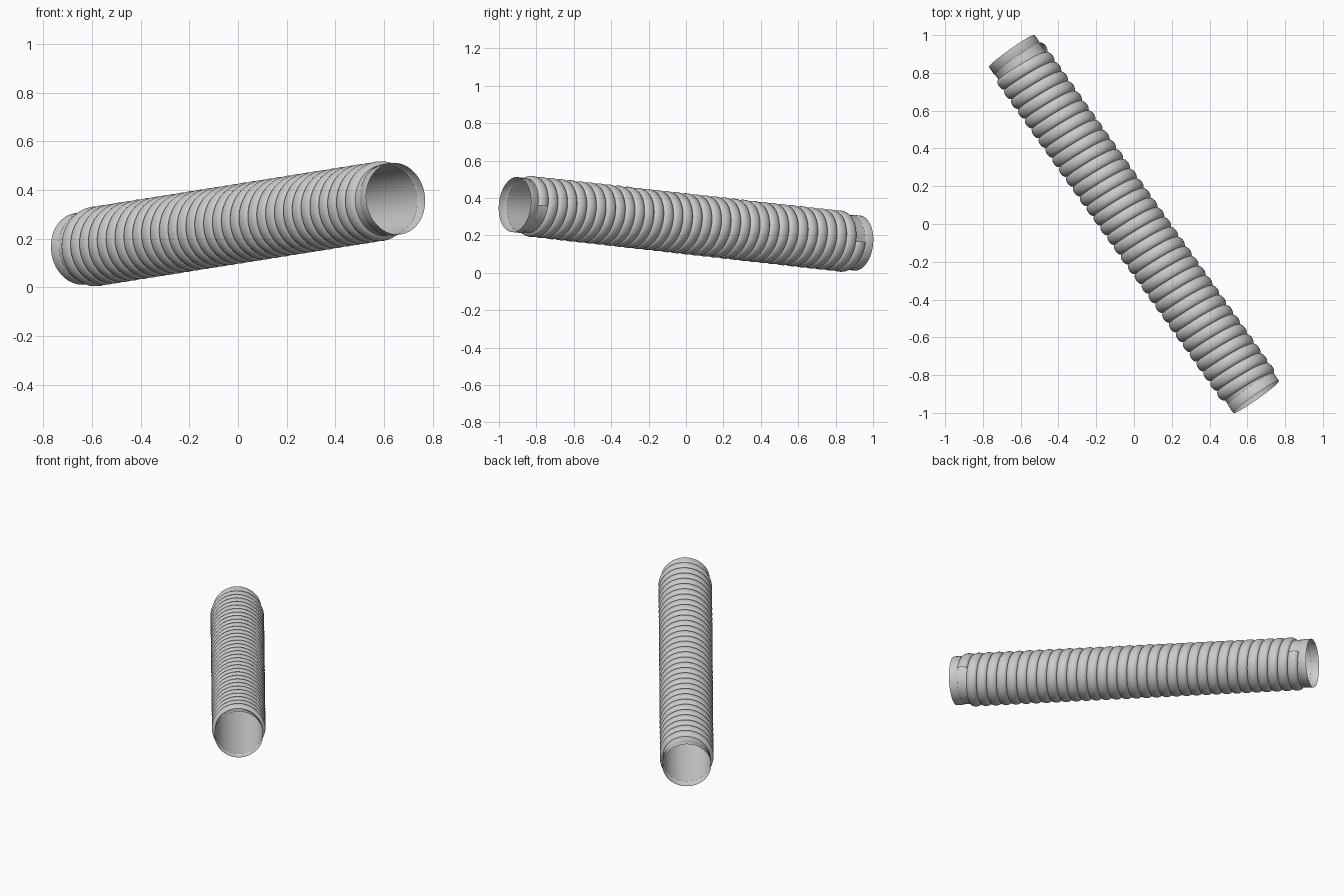
import bpy, bmesh, math
from mathutils import Vector, Matrix

if "Cube" in bpy.data.objects:
    bpy.data.objects.remove(bpy.data.objects["Cube"])

# Hose axis, running from the front end to the back end
START = Vector((0.647, -0.9155, 0.3645))
END = Vector((-0.647, 0.9155, 0.1585))
LENGTH = (END - START).length
CUFF = 0.05          # plain length at each end
R_CUFF, R_LINER, R_RIDGE = 0.148, 0.145, 0.163
TURNS, SIDES = 33, 48
PITCH = (LENGTH - 2 * CUFF) / (TURNS + 1)

w = (END - START).normalized()
u = Vector((-w.y, w.x, 0)).normalized() * -1
if u.x < 0:
    u = -u
v = u.cross(w)       # points upward, so the frame is u = right, v = up
if v.z < 0:
    v = -v

grey = bpy.data.materials.new("light_grey")
grey.use_nodes = True
grey.diffuse_color = (0.6, 0.6, 0.6, 1)
grey.node_tree.nodes["Principled BSDF"].inputs["Base Color"].default_value = (0.6, 0.6, 0.6, 1)


def place(r, a, s):
    """Point at radius r, angle a around the axis, distance s from the front."""
    return START + w * s + (u * math.cos(a) + v * math.sin(a)) * r


def sweep(name, profile, turns=1, pitch=0.0):
    """Turn a (radius, distance) profile around the axis, advancing by pitch."""
    bm = bmesh.new()
    closed = pitch == 0
    n = SIDES * turns
    rows = []
    for i in range(n if closed else n + 1):
        a = 2 * math.pi * i / SIDES
        rows.append([bm.verts.new(place(r, a, s + pitch * i / SIDES)) for r, s in profile])
    for i in range(n):
        p, q = rows[i], rows[(i + 1) % len(rows)]
        for j in range(len(profile) - 1):
            bm.faces.new((p[j], p[j + 1], q[j + 1], q[j]))
    # Make every face point away from the axis
    for f in bm.faces:
        f.normal_update()
        d = f.calc_center_median() - START
        if f.normal.dot(d - w * d.dot(w)) < 0:
            f.normal_flip()
    mesh = bpy.data.meshes.new(name)
    bm.to_mesh(mesh)
    bm.free()
    mesh.materials.append(grey)
    ob = bpy.data.objects.new(name, mesh)
    bpy.context.collection.objects.link(ob)
    bpy.ops.object.select_all(action='DESELECT')
    ob.select_set(True)
    bpy.context.view_layer.objects.active = ob
    bpy.ops.object.shade_smooth_by_angle(angle=math.radians(40))
    return ob


# Smooth inner tube
sweep("liner", [(R_LINER, CUFF), (R_LINER, LENGTH - CUFF)])

# Plain cuffs, each stepping in to meet the liner
cuff = [(R_CUFF, 0), (R_CUFF, CUFF - 0.004), (R_LINER, CUFF)]
sweep("front_cuff", cuff)
sweep("back_cuff", [(r, LENGTH - s) for r, s in cuff])

# Rounded ridge wound around the tube
STEPS = 10
ridge = []
for k in range(STEPS + 1):
    t = math.pi * k / STEPS
    ridge.append((R_LINER + (R_RIDGE - R_LINER) * math.sin(t),
                  CUFF + PITCH * (1 - math.cos(t)) / 2))
sweep("spiral_ridge", ridge, TURNS, PITCH)
